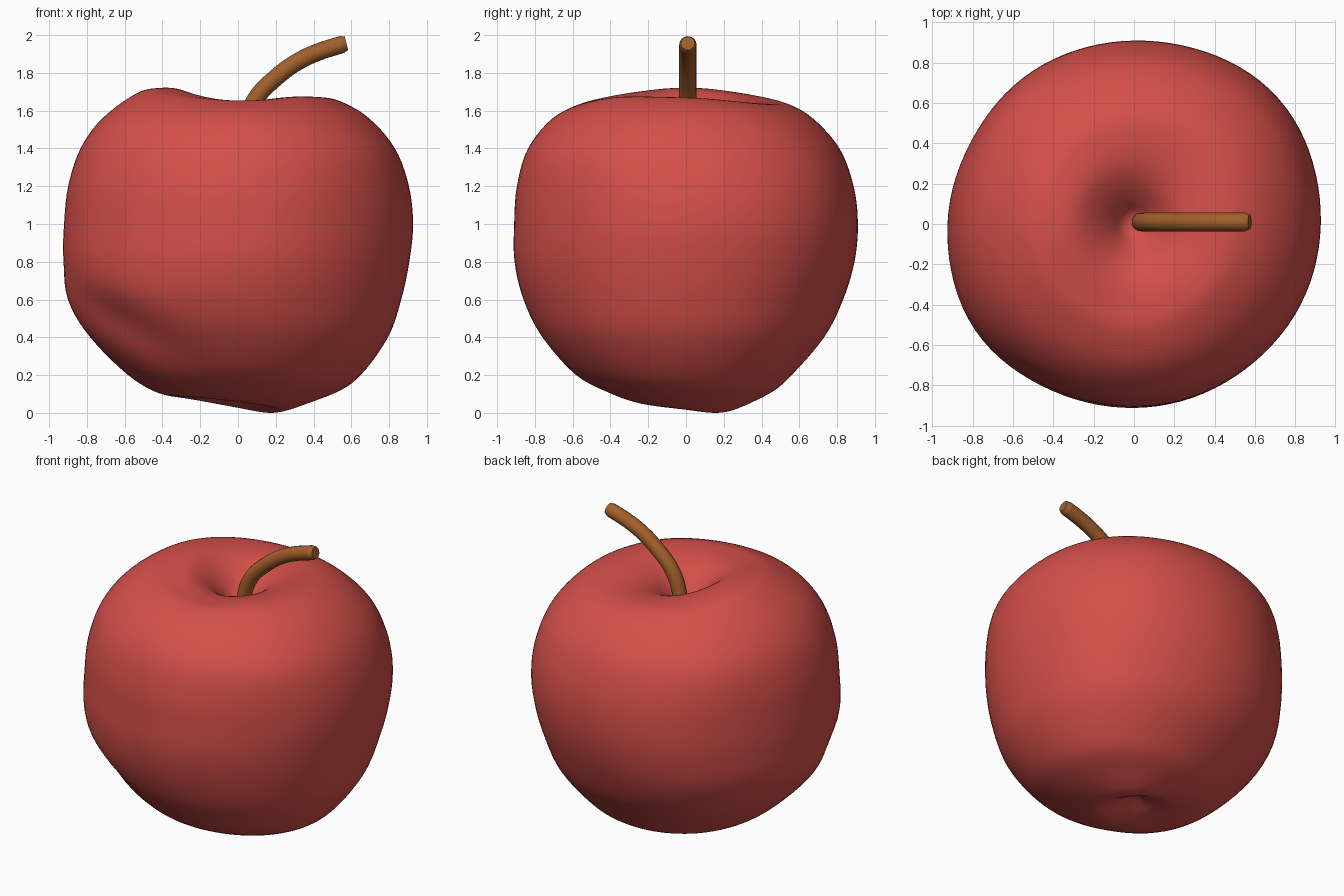
import bpy, bmesh, math
from mathutils import Vector

if "Cube" in bpy.data.objects:
    bpy.data.objects.remove(bpy.data.objects["Cube"])

def material(name, rgb):
    m = bpy.data.materials.new(name)
    m.diffuse_color = (*rgb, 1)
    m.use_nodes = True
    m.node_tree.nodes["Principled BSDF"].inputs["Base Color"].default_value = m.diffuse_color
    return m

RED = material("apple red", (0.66, 0.078, 0.068))
BROWN = material("stem brown", (0.36, 0.115, 0.024))

# Profile stations measured at right, back, left, front
TOP = [  # radius, then four heights
    (0.0, 1.46, 1.46, 1.46, 1.46),
    (0.06, 1.475, 1.475, 1.48, 1.475),
    (0.12, 1.53, 1.53, 1.56, 1.53),
    (0.20, 1.605, 1.59, 1.645, 1.60),
    (0.30, 1.65, 1.635, 1.71, 1.64),
    (0.42, 1.67, 1.65, 1.72, 1.65),
    (0.54, 1.65, 1.635, 1.69, 1.64),
]
SIDE = [  # height, then four radii
    (1.56, 0.69, 0.67, 0.715, 0.705),
    (1.40, 0.825, 0.81, 0.83, 0.835),
    (1.20, 0.90, 0.885, 0.897, 0.895),
    (1.00, 0.923, 0.908, 0.92, 0.91),
    (0.80, 0.903, 0.89, 0.925, 0.908),
    (0.60, 0.86, 0.83, 0.90, 0.86),
    (0.40, 0.79, 0.73, 0.78, 0.76),
    (0.20, 0.65, 0.56, 0.585, 0.585),
    (0.10, 0.51, 0.44, 0.42, 0.40),
]
BOTTOM = [  # radius, then four heights
    (0.26, 0.02, 0.03, 0.075, 0.055),
    (0.17, 0.03, 0.04, 0.08, 0.065),
    (0.09, 0.07, 0.075, 0.10, 0.095),
    (0.04, 0.11, 0.11, 0.115, 0.115),
    (0.0, 0.12, 0.12, 0.12, 0.12),
]

def around(v, a):
    """Smooth periodic blend through right, back, left and front values."""
    r, b, l, f = v
    return ((r + b + l + f) / 4 + (r - l) / 2 * math.cos(a)
            + (b - f) / 2 * math.sin(a) + (r + l - b - f) / 4 * math.cos(2 * a))

def bell(d, w):
    return math.exp(-(d / w) ** 2)

def near(a, deg, w):
    """Bell-shaped weight around a compass direction."""
    d = a - math.radians(deg)
    return bell(math.atan2(math.sin(d), math.cos(d)), w)

def catmull(p0, p1, p2, p3, t):
    return 0.5 * (2 * p1 + (p2 - p0) * t + (2 * p0 - 5 * p1 + 4 * p2 - p3) * t * t
                  + (3 * p1 - p0 - 3 * p2 + p3) * t ** 3)

def profile(a):
    pts = [Vector((row[0], around(row[1:], a))) for row in TOP]
    pts += [Vector((around(row[1:], a), row[0])) for row in SIDE]
    pts += [Vector((row[0], around(row[1:], a))) for row in BOTTOM]
    # mirror neighbours across the axis so the poles stay smooth
    pts = [Vector((-pts[1].x, pts[1].y))] + pts + [Vector((-pts[-2].x, pts[-2].y))]
    out = []
    for i in range(1, len(pts) - 2):
        out += [catmull(*pts[i - 1:i + 3], k / 5) for k in range(5)]
    out.append(pts[-2])
    # the crease on the front left slopes down towards the front
    crease = 0.58 - 0.30 * (math.degrees(a) - 205) / 50
    for p in out:
        full = min(1, max(0, (p.x - 0.3) / 0.6))
        z = p.y
        # body lobes
        p.x += full * (0.033 * near(a, 42, 0.5) + 0.024 * near(a, 214, 0.4)
                       - 0.014 * near(a, 153, 0.35) - 0.008 * near(a, 310, 0.4))
        # fuller shoulders and lower flanks on the other diagonal
        p.x += full * (near(a, 140, 0.5) + near(a, 318, 0.5)) * (
            0.024 * bell(z - 1.40, 0.2) + 0.012 * bell(z - 0.4, 0.25))
        # crease with a small swelling below it
        side = near(a, 222, 0.42)
        p.x -= side * full * (0.052 * bell(z - crease, 0.15) - 0.012 * bell(z - crease + 0.25, 0.12))
        if z > 1.2:  # uneven rim
            rim = bell(p.x - 0.43, 0.2)
            p.y += rim * (0.02 * near(a, 310, 0.5) - 0.012 * near(a, 50, 0.6))
        if z < 0.5:  # low lobe at the back right
            p.y -= 0.02 * near(a, 45, 0.7) * bell(p.x - 0.27, 0.12)
    return out

# Apple body
N = 96
bm = bmesh.new()
cols = [profile(2 * math.pi * i / N) for i in range(N)]
rows = len(cols[0])
low = min(p.y for col in cols for p in col)
top = bm.verts.new((0, 0, cols[0][0].y))
end = bm.verts.new((0, 0, cols[0][-1].y - low))
grid = []
for i, col in enumerate(cols):
    a = 2 * math.pi * i / N
    # settle the underside on the ground, leaving the upper body in place
    grid.append([bm.verts.new((p.x * math.cos(a), p.x * math.sin(a),
                               p.y - low * max(0, 1 - p.y / 0.5)))
                 for p in col[1:-1]])
for i in range(N):
    g, h = grid[i], grid[(i + 1) % N]
    bm.faces.new((top, g[0], h[0]))
    for j in range(rows - 3):
        bm.faces.new((g[j], g[j + 1], h[j + 1], h[j]))
    bm.faces.new((g[-1], end, h[-1]))
bmesh.ops.recalc_face_normals(bm, faces=bm.faces)
for f in bm.faces:
    f.smooth = True
mesh = bpy.data.meshes.new("apple_body")
bm.to_mesh(mesh)
bm.free()
mesh.materials.append(RED)
bpy.context.collection.objects.link(bpy.data.objects.new("apple_body", mesh))

# Curved stem with a slightly rounded tip
path = [(0.035, 1.43), (0.04, 1.52), (0.09, 1.655), (0.195, 1.77), (0.355, 1.88), (0.55, 1.95), (0.574, 1.956)]
curve = bpy.data.curves.new("stem", 'CURVE')
curve.dimensions = '3D'
curve.bevel_depth = 0.046
curve.bevel_resolution = 6
curve.use_fill_caps = True
sp = curve.splines.new('BEZIER')
sp.bezier_points.add(len(path) - 1)
for bp, (x, z) in zip(sp.bezier_points, path):
    bp.co = (x, 0.01, z)
    bp.handle_left_type = bp.handle_right_type = 'AUTO'
sp.bezier_points[-1].radius = 0.8
curve.materials.append(BROWN)
stem = bpy.data.objects.new("stem", curve)
bpy.context.collection.objects.link(stem)
bpy.context.view_layer.objects.active = stem
stem.select_set(True)
bpy.ops.object.convert(target='MESH')
bpy.ops.object.shade_smooth_by_angle(angle=math.radians(40))
